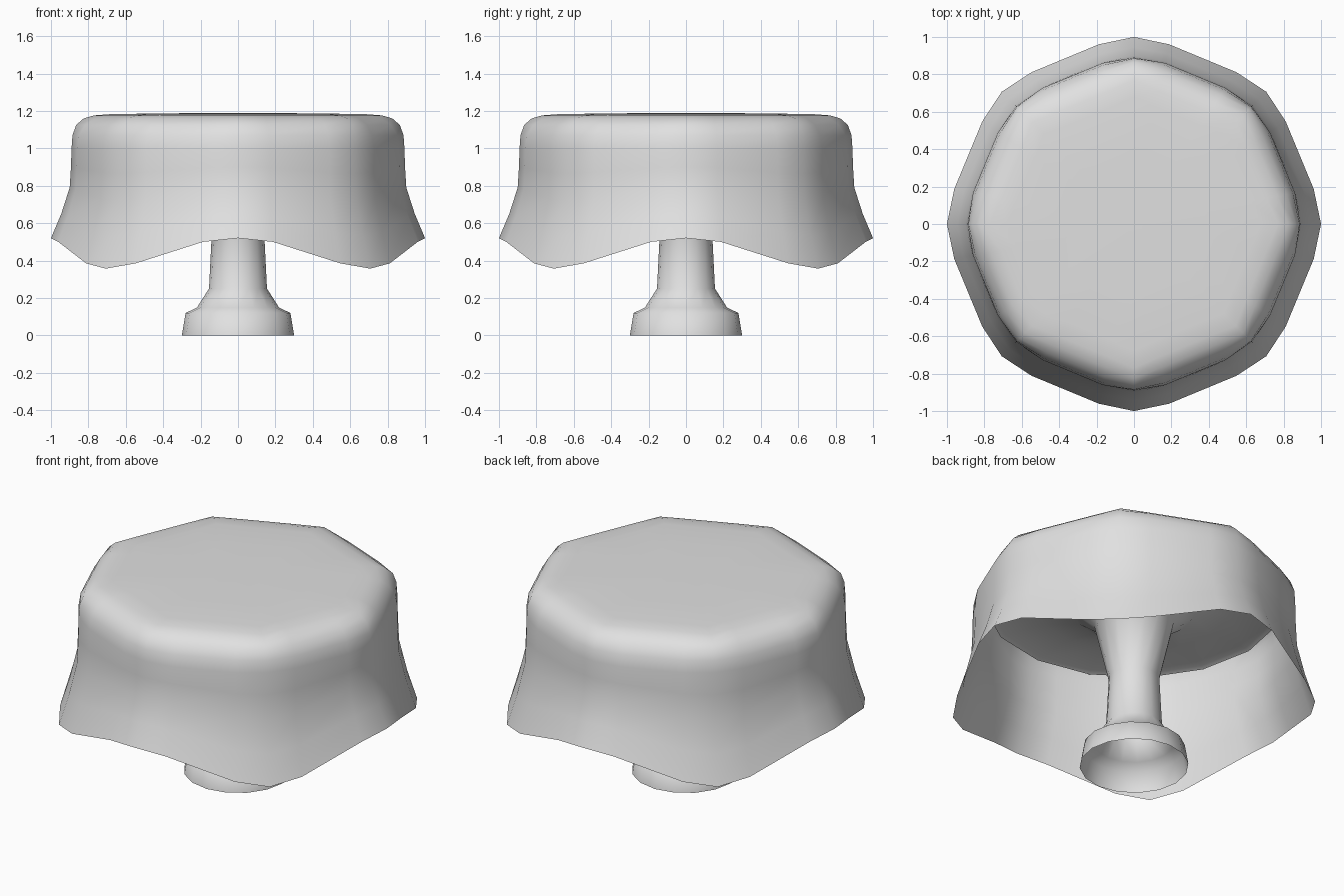
import bpy, bmesh, math

cube = bpy.data.objects.get("Cube")
if cube:
    bpy.data.objects.remove(cube, do_unlink=True)

grey = bpy.data.materials.new("light_grey")
grey.use_nodes = True
grey.diffuse_color = (0.75, 0.75, 0.75, 1)
grey.node_tree.nodes["Principled BSDF"].inputs["Base Color"].default_value = (0.75, 0.75, 0.75, 1)


def lathe(name, profile, angles, shape):
    """Spin a profile; shape(r, z, angle) bends each point. Radius 0 closes with a fan."""
    bm = bmesh.new()
    rings = []
    for r, z in profile:
        if r == 0:
            rings.append([bm.verts.new((0, 0, z))] * len(angles))
            continue
        ring = []
        for a in angles:
            rr, zz = shape(r, z, a)
            t = math.radians(a)
            ring.append(bm.verts.new((rr * math.cos(t), rr * math.sin(t), zz)))
        rings.append(ring)
    n = len(angles)
    for low, high in zip(rings, rings[1:]):
        for i in range(n):
            j = (i + 1) % n
            bm.faces.new(dict.fromkeys((low[i], low[j], high[j], high[i])))
    mesh = bpy.data.meshes.new(name)
    bm.to_mesh(mesh)
    bm.free()
    mesh.materials.append(grey)
    mesh.shade_smooth()
    obj = bpy.data.objects.new(name, mesh)
    bpy.context.collection.objects.link(obj)
    return obj


# Draped cloth: octagonal top, skirt dipping at the four diagonals
DIP = {0: 0, 11: 0.02, 34: 0.135, 45: 0.163}


def drape(r, z, a):
    fall = max(0, (1.0 - z) / 0.48)
    if a % 45:
        # Sides bulge between the corners, less so over the shoulder
        r *= 0.985 - 0.006 * fall - 1.5 * max(0, z - 1.0) ** 2
    turn = a % 90
    return r, z - fall * DIP[min(turn, 90 - turn)]


cloth_profile = [(1.0, 0.52), (0.945, 0.65), (0.9, 0.79), (0.893, 0.9), (0.89, 1.0),
                 (0.885, 1.07), (0.865, 1.125), (0.825, 1.16), (0.77, 1.176),
                 (0.68, 1.183), (0.4, 1.187), (0, 1.19)]
cloth_angles = [q + d for q in range(0, 360, 45) for d in (0, 11, 34)]
lathe("tablecloth", cloth_profile, cloth_angles, drape)

# Pedestal flaring into the round table top, open underneath
table_profile = [(0.3, 0), (0.28, 0.12), (0.22, 0.148), (0.155, 0.25), (0.14, 0.55),
                 (0.22, 0.9), (0.34, 0.99), (0.55, 1.04), (0.8, 1.045), (0.825, 1.035),
                 (0.83, 1.08), (0.76, 1.14), (0, 1.15)]
table = lathe("pedestal_table", table_profile, [i * 22.5 for i in range(16)],
              lambda r, z, a: (r, z))
bpy.context.view_layer.objects.active = table
table.select_set(True)
bpy.ops.object.shade_smooth_by_angle(angle=math.radians(60))
